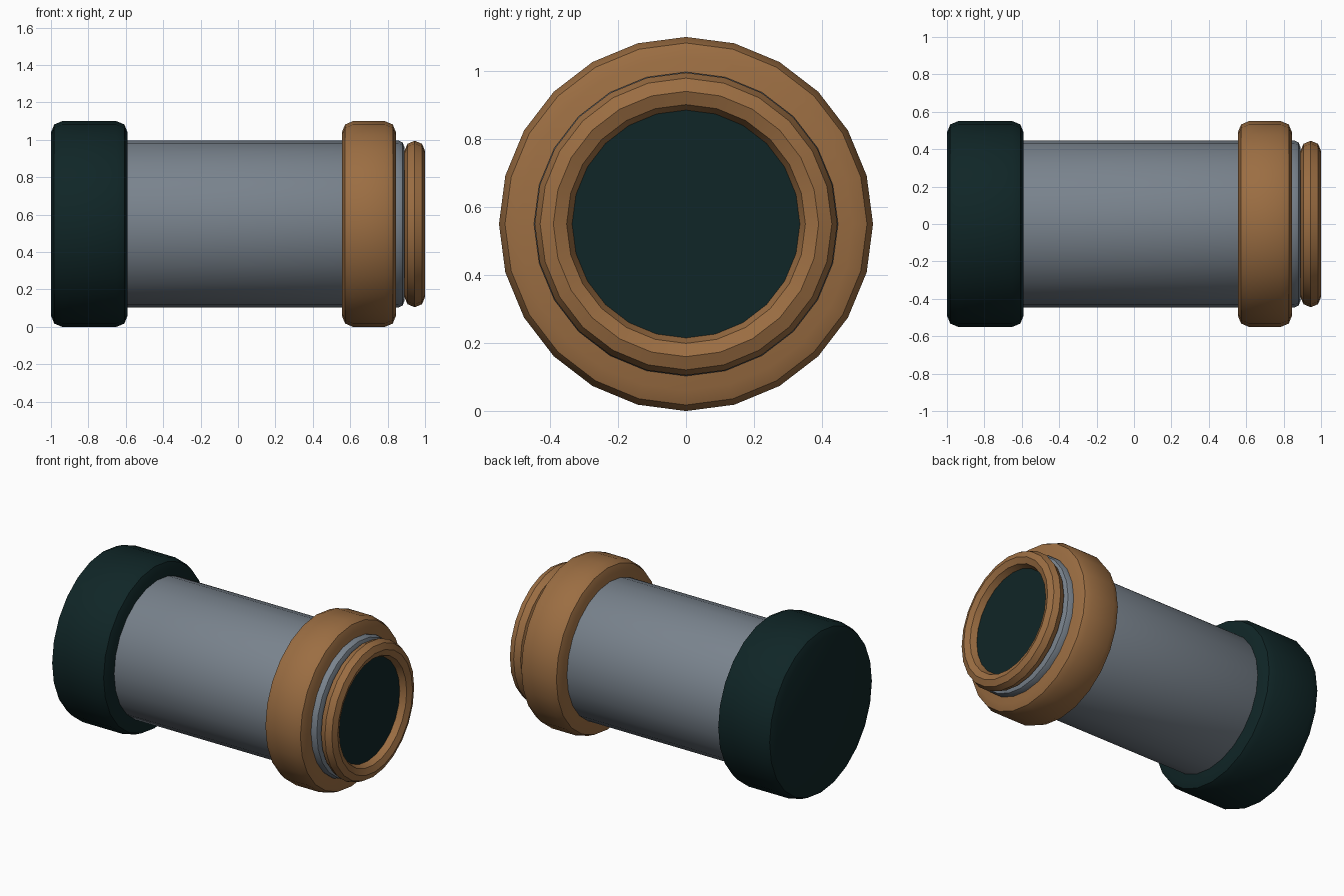
import bpy, bmesh, math
from mathutils import Matrix

cube = bpy.data.objects.get("Cube")
if cube:
    bpy.data.objects.remove(cube, do_unlink=True)

AXIS_HEIGHT = 0.55
SIDES = 24


def make_material(name, rgb):
    mat = bpy.data.materials.new(name)
    mat.use_nodes = True
    mat.diffuse_color = (*rgb, 1)
    mat.node_tree.nodes["Principled BSDF"].inputs["Base Color"].default_value = (*rgb, 1)
    return mat


dark_green = make_material("dark_green", (0.005, 0.019, 0.020))
steel_grey = make_material("steel_grey", (0.19, 0.225, 0.265))
copper = make_material("copper", (0.33, 0.155, 0.055))


def finish(obj, name, mat, angle):
    obj.name = obj.data.name = name
    obj.data.materials.append(mat)
    bpy.ops.object.select_all(action='DESELECT')
    obj.select_set(True)
    bpy.context.view_layer.objects.active = obj
    bpy.ops.object.shade_smooth_by_angle(angle=math.radians(angle))


def drum(name, start, end, radius, mat, bevel=0.0, angle=40):
    """Cylinder lying along x, with optional rounded rims."""
    bm = bmesh.new()
    bmesh.ops.create_cone(bm, cap_ends=True, segments=SIDES, radius1=radius,
                          radius2=radius, depth=end - start)
    if bevel:
        rims = [e for e in bm.edges if e.calc_face_angle() > math.radians(60)]
        bmesh.ops.bevel(bm, geom=rims, offset=bevel, segments=2, profile=0.5,
                        affect='EDGES')
    bm.transform(Matrix.Translation(((start + end) / 2, 0, AXIS_HEIGHT))
                 @ Matrix.Rotation(math.pi / 2, 4, 'Y'))
    mesh = bpy.data.meshes.new(name)
    bm.to_mesh(mesh)
    bm.free()
    obj = bpy.data.objects.new(name, mesh)
    bpy.context.collection.objects.link(obj)
    finish(obj, name, mat, angle)


# Rear cap, tube and front collar
drum("end_cap", -1.0, -0.59, 0.55, dark_green, bevel=0.06)
drum("tube_body", -0.65, 0.89, 0.447, steel_grey, bevel=0.035)
drum("front_collar", 0.555, 0.845, 0.55, copper, bevel=0.06)

# Faceted rim ring with the dark lens inside it
bpy.ops.mesh.primitive_torus_add(major_segments=SIDES, minor_segments=8,
                                 major_radius=0.39, minor_radius=0.055,
                                 location=(0.945, 0, AXIS_HEIGHT),
                                 rotation=(0, math.pi / 2, 0))
finish(bpy.context.object, "rim_ring", copper, 30)
drum("lens", 0.88, 0.944, 0.34, dark_green, angle=30)
